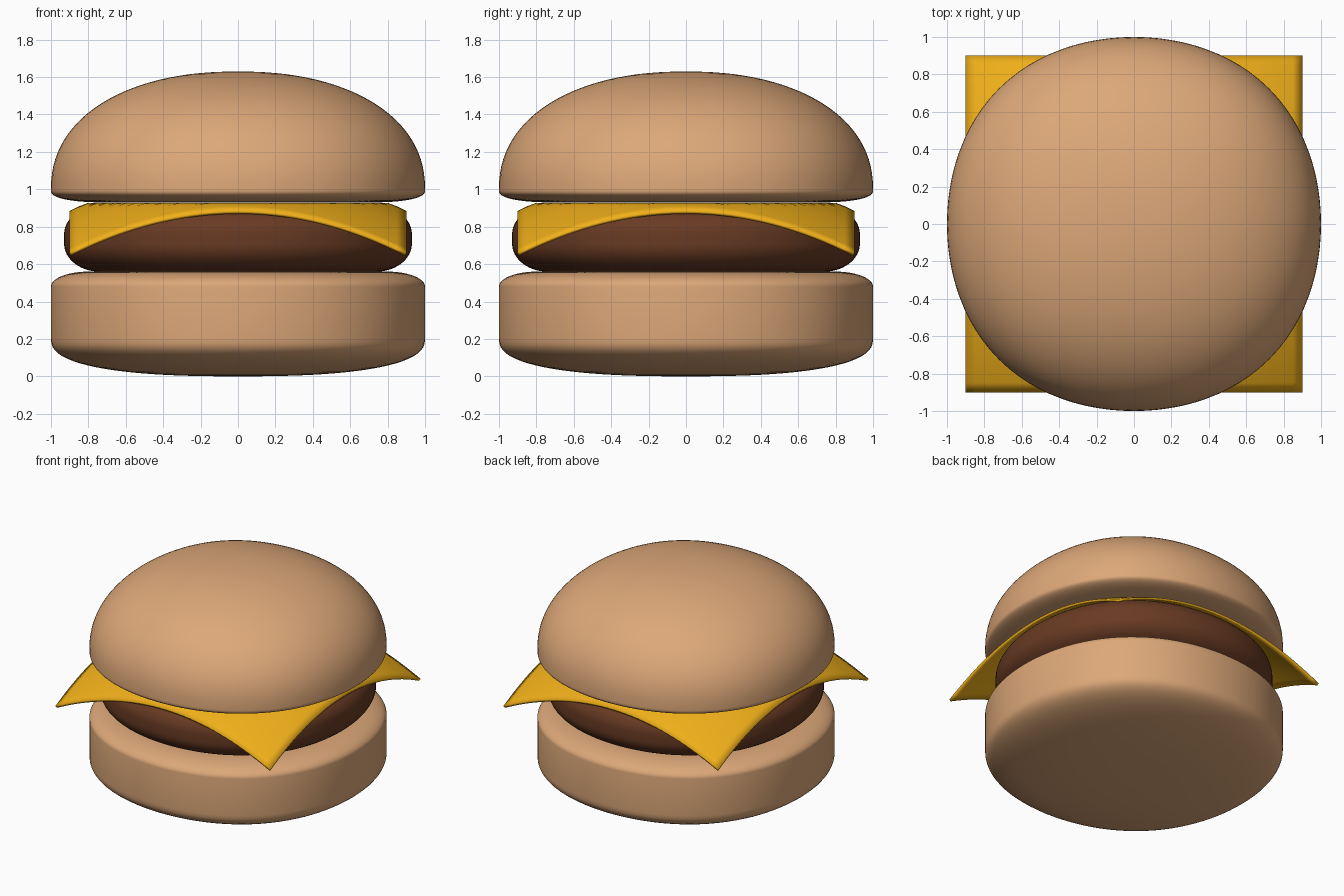
import bpy, bmesh
from math import sin, cos, pi, hypot

if "Cube" in bpy.data.objects:
    bpy.data.objects.remove(bpy.data.objects["Cube"])

BUN = (0.72, 0.39, 0.19, 1)
MEAT = (0.14, 0.043, 0.017, 1)
CHEESE = (0.87, 0.43, 0.01, 1)


def finish(bm, name, color):
    bmesh.ops.recalc_face_normals(bm, faces=bm.faces)
    mesh = bpy.data.meshes.new(name)
    bm.to_mesh(mesh)
    bm.free()
    obj = bpy.data.objects.new(name, mesh)
    bpy.context.collection.objects.link(obj)
    mat = bpy.data.materials.new(name + "_color")
    mat.diffuse_color = color
    mat.use_nodes = True
    mat.node_tree.nodes["Principled BSDF"].inputs["Base Color"].default_value = mat.diffuse_color
    mesh.materials.append(mat)
    bpy.ops.object.select_all(action='DESELECT')
    obj.select_set(True)
    bpy.context.view_layer.objects.active = obj
    bpy.ops.object.shade_smooth_by_angle(angle=0.7)
    return obj


def arc(r, width, z, height, n=2.0, steps=12):
    """Superelliptic quarter from (r, z + height) out to (r + width, z)."""
    return [(r + width * sin(a) ** (2 / n),
             z + height * max(cos(a), 0) ** (2 / n))
            for a in (pi / 2 * i / steps for i in range(steps + 1))]


def lathe(name, profile, color, sides=96):
    """Spin a top-to-bottom profile into a slightly squarish round."""
    bm = bmesh.new()
    rings = []
    for r, z in profile:
        if r < 1e-4:
            rings.append([bm.verts.new((0, 0, z))] * sides)
            continue
        ring = []
        for i in range(sides):
            a = 2 * pi * i / sides
            q = r * (1 + 0.023 * sin(2 * a) ** 2)
            ring.append(bm.verts.new((q * cos(a), q * sin(a), z)))
        rings.append(ring)
    for up, low in zip(rings, rings[1:]):
        for i in range(sides):
            j = (i + 1) % sides
            loop = list(dict.fromkeys((up[i], low[i], low[j], up[j])))
            bm.faces.new(loop)
    return finish(bm, name, color)


# Bottom bun: flat top, slightly bulging base
lathe("bottom_bun",
      [(0, 0.56)] + arc(0.8, 0.2, 0.48, 0.08)
      + arc(0, 1, 0.2, -0.2, 2.5, 20)[::-1], BUN)

# Patty: thick disc with rounded rim
lathe("patty",
      [(0, 0.91)] + arc(0.74, 0.19, 0.76, 0.15)
      + arc(0.74, 0.19, 0.71, -0.15)[::-1] + [(0, 0.56)], MEAT)

# Top bun: dome with a small rounded lower rim
lathe("top_bun",
      arc(0, 1, 1.0, 0.63, 2.2, 28)
      + arc(0.72, 0.28, 0.99, -0.06, 2.2)[::-1] + [(0, 0.93)], BUN)

# Cheese slice: square sheet, drooping towards its corners
bm = bmesh.new()
bmesh.ops.create_grid(bm, x_segments=36, y_segments=36, size=0.9)
for v in bm.verts:
    r = hypot(v.co.x, v.co.y)
    v.co.z = min(0.928, 1.11 - 0.278 * r * r)
cheese = finish(bm, "cheese_slice", CHEESE)
solid = cheese.modifiers.new("thickness", 'SOLIDIFY')
solid.thickness = 0.018
solid.offset = -1
